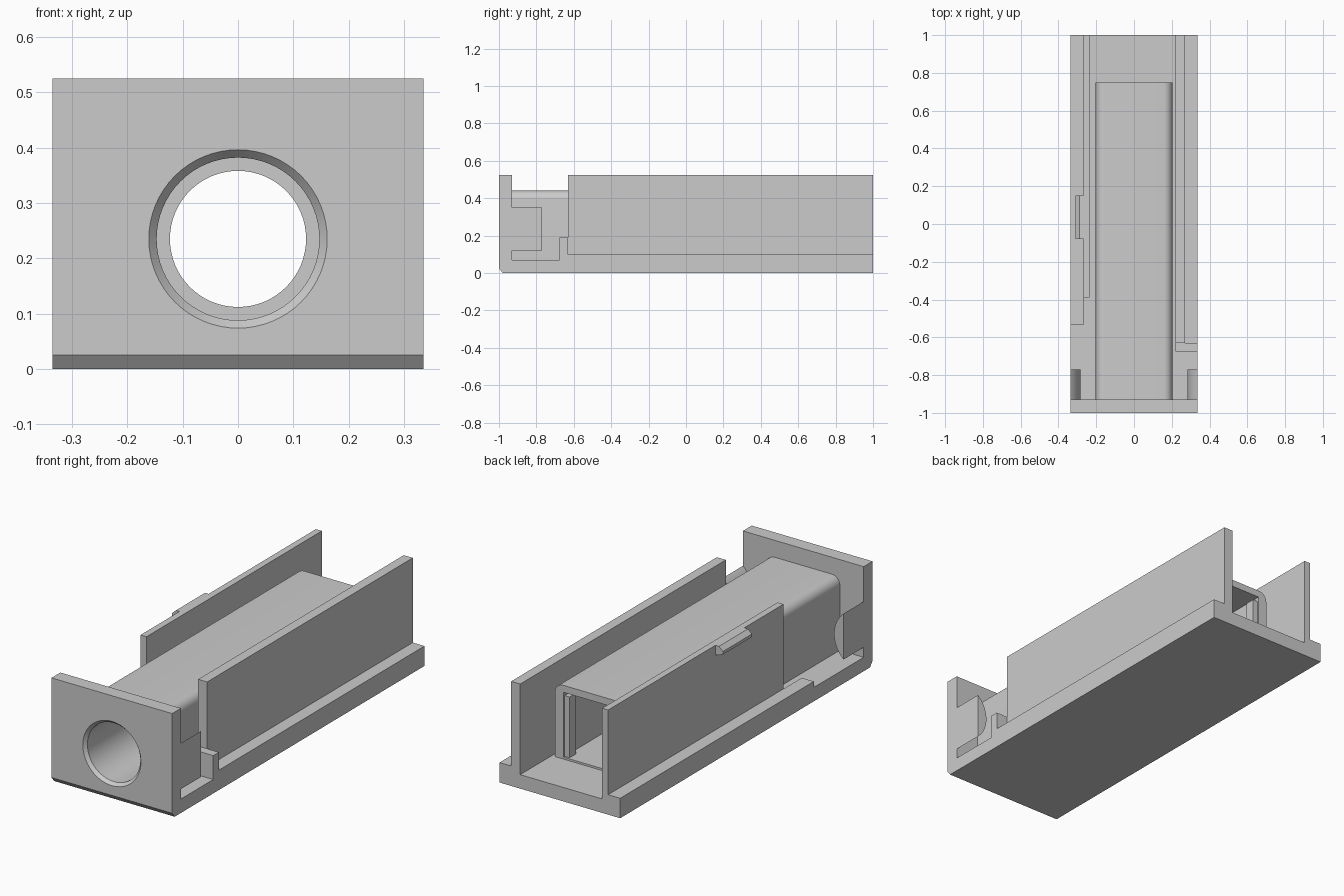
import bpy, bmesh
from math import sin, cos, pi, asin
from mathutils import Vector

if "Cube" in bpy.data.objects:
    bpy.data.objects.remove(bpy.data.objects["Cube"], do_unlink=True)

grey = bpy.data.materials.new("plain grey")
grey.use_nodes = True
grey.diffuse_color = (0.6, 0.6, 0.6, 1)
grey.node_tree.nodes["Principled BSDF"].inputs["Base Color"].default_value = (0.6, 0.6, 0.6, 1)

W = 0.335          # half width
FLOOR = 0.07       # floor height
TOP = 0.525        # wall height
BORE_Z = 0.235     # height of the bore axis


def prism(name, profile, axis, start, end):
    """Extrude a 2D profile: axis 'x' takes (y, z), axis 'y' takes (x, z)."""
    def place(p, d):
        return (d, p[0], p[1]) if axis == "x" else (p[0], d, p[1])
    bm = bmesh.new()
    face = bm.faces.new([bm.verts.new(place(p, start)) for p in profile])
    out = bmesh.ops.extrude_face_region(bm, geom=[face])
    moved = [v for v in out["geom"] if isinstance(v, bmesh.types.BMVert)]
    shift = Vector(place((0, 0), end - start))
    bmesh.ops.translate(bm, verts=moved, vec=shift)
    return finish(name, bm)


def finish(name, bm):
    bmesh.ops.recalc_face_normals(bm, faces=bm.faces)
    mesh = bpy.data.meshes.new(name)
    bm.to_mesh(mesh)
    bm.free()
    mesh.materials.append(grey)
    obj = bpy.data.objects.new(name, mesh)
    bpy.context.collection.objects.link(obj)
    return obj


def box(name, x, y, z):
    return prism(name, [(x[0], z[0]), (x[1], z[0]), (x[1], z[1]), (x[0], z[1])], "y", *y)


def arc(cx, cz, r, a0, a1, n):
    return [(cx + r * cos(a0 + (a1 - a0) * i / n), cz + r * sin(a0 + (a1 - a0) * i / n))
            for i in range(n + 1)]


def lathe_y(name, rings, n=64):
    """Closed solid of revolution around the bore axis from (y, radius) rings."""
    bm = bmesh.new()
    loops = [[bm.verts.new((r * cos(2 * pi * i / n), y, BORE_Z + r * sin(2 * pi * i / n)))
              for i in range(n)] for y, r in rings]
    for a, b in zip(loops, loops[1:]):
        for i in range(n):
            j = (i + 1) % n
            bm.faces.new((a[i], a[j], b[j], b[i]))
    bm.faces.new(loops[0])
    bm.faces.new(loops[-1])
    return finish(name, bm)


def select(obj):
    bpy.ops.object.select_all(action="DESELECT")
    obj.select_set(True)
    bpy.context.view_layer.objects.active = obj


def cut(obj, cutter):
    mod = obj.modifiers.new("cut", "BOOLEAN")
    mod.operation = "DIFFERENCE"
    mod.solver = "EXACT"
    mod.object = cutter
    select(obj)
    bpy.ops.object.modifier_apply(modifier=mod.name)


def smooth(obj):
    select(obj)
    bpy.ops.object.shade_smooth_by_angle(angle=pi / 6)


# Base slab and front plate in one side profile, chamfered at the lower front edge
base = prism("base_and_front_plate",
             [(-1, 0.025), (-0.98, 0), (1, 0), (1, FLOOR), (-0.93, FLOOR), (-0.93, TOP), (-1, TOP)],
             "x", -W, W)

# Long housing with rounded upper edges
r = 0.045
profile = [(-0.203, FLOOR), (0.203, FLOOR)]
profile += arc(0.203 - r, 0.44 - r, r, 0, pi / 2, 8)
profile += arc(-0.203 + r, 0.44 - r, r, pi / 2, pi, 8)
housing = prism("housing", profile, "y", -0.93, 0.75)

# Bore with a countersunk mouth and a narrower rear opening, then a square rear chamber
bore = lathe_y("bore_cutter", [(-1.02, 0.179), (-0.984, 0.147), (0.3, 0.147), (0.3, 0.123), (0.4, 0.123)])
chamber = box("chamber_cutter", (-0.155, 0.155), (0.36, 0.8), (0.08, 0.405))
cut(base, bore)
cut(housing, bore)
cut(housing, chamber)
for cutter in (bore, chamber):
    bpy.data.objects.remove(cutter, do_unlink=True)
smooth(base)
smooth(housing)

# Rear chamber guide rails and front lugs, on both sides
half = asin(0.115 / 0.153)
for side, s in (("left", 1), ("right", -1)):
    box(side + "_guide_rail", sorted((s * 0.128, s * 0.155)), (0.69, 0.74), (0.08, 0.385))
    centre = W + 0.153 * cos(half)
    bulge = [(s * x, z) for x, z in arc(centre, BORE_Z, 0.153, pi - half, pi + half, 20)]
    smooth(prism(side + "_front_lug", bulge, "y", -0.93, -0.77))

# Left wall with its ledge and front stop
box("left_wall", (0.22, 0.27), (-0.63, 1), (FLOOR, TOP))
box("left_ledge", (0.27, W), (-0.63, 1), (FLOOR, 0.1))
box("left_stop", (0.22, W), (-0.675, -0.63), (FLOOR, 0.19))

# Right wall with its ledge and catch
box("right_wall", (-0.268, -0.235), (-0.39, 1), (FLOOR, TOP))
box("right_ledge", (-W, -0.268), (-0.535, 1), (FLOOR, 0.1))
prism("right_catch", [(-0.268, TOP), (-0.288, TOP), (-0.31, 0.505), (-0.31, 0.49), (-0.268, 0.475)],
      "y", -0.08, 0.15)
